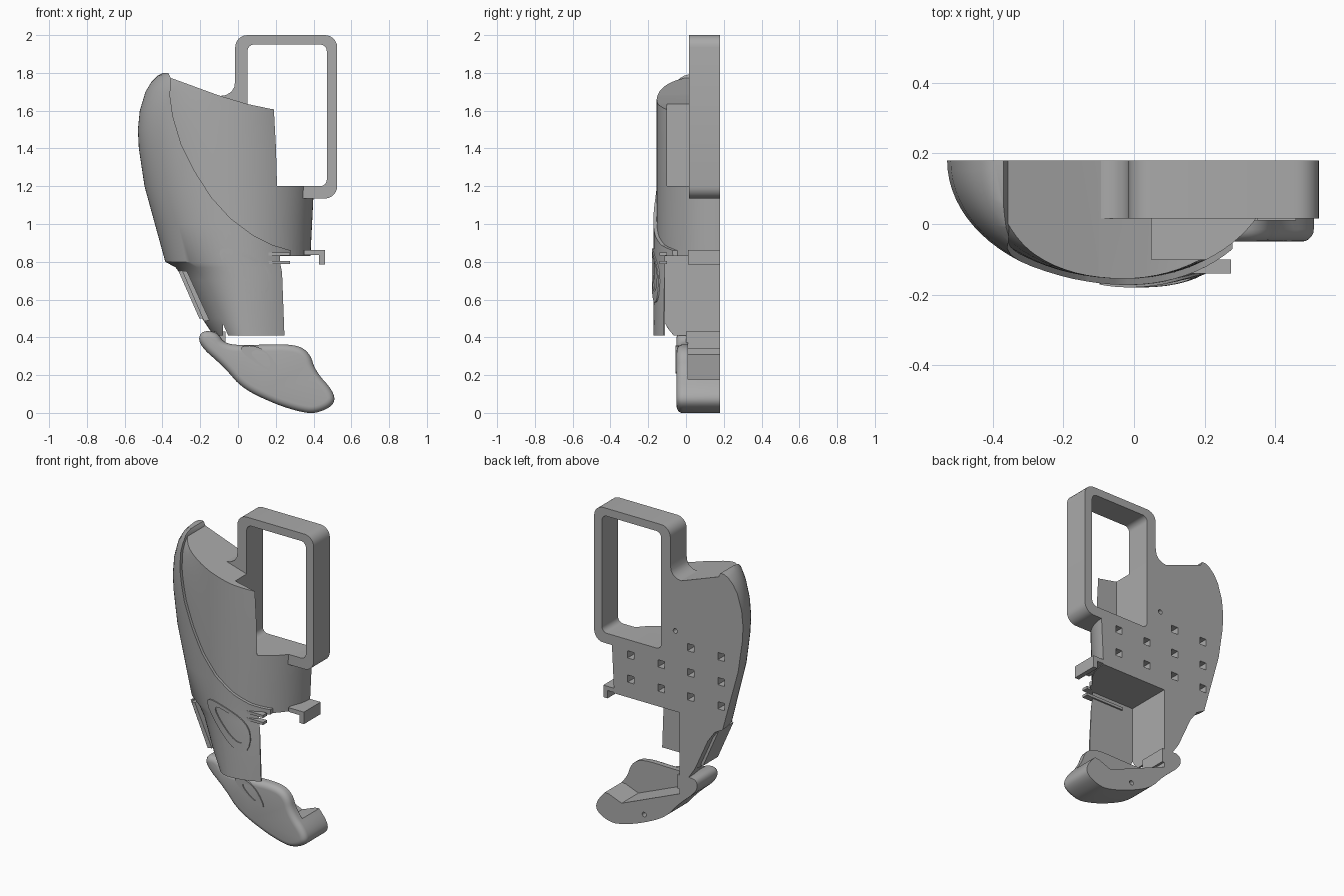
import bpy, bmesh, math
from mathutils import Vector

if "Cube" in bpy.data.objects:
    bpy.data.objects.remove(bpy.data.objects["Cube"], do_unlink=True)

grey = bpy.data.materials.new("plain grey")
grey.use_nodes = True
colour = (0.4, 0.4, 0.4, 1)
grey.diffuse_color = colour
grey.node_tree.nodes["Principled BSDF"].inputs["Base Color"].default_value = colour
BACK = 0.18


def finish(name, bm):
    bmesh.ops.recalc_face_normals(bm, faces=bm.faces[:])
    mesh = bpy.data.meshes.new(name)
    bm.to_mesh(mesh)
    bm.free()
    mesh.materials.append(grey)
    ob = bpy.data.objects.new(name, mesh)
    bpy.context.collection.objects.link(ob)
    return ob


def rounded(pts, steps=2, t=0.25):
    """Corner cutting on a closed outline."""
    for _ in range(steps):
        out = []
        for i, a in enumerate(pts):
            a, b = Vector(a), Vector(pts[(i + 1) % len(pts)])
            out += [a.lerp(b, t), a.lerp(b, 1 - t)]
        pts = out
    return pts


def round_rect(x0, x1, z0, z1, r):
    pts = []
    for i, (x, z) in enumerate([(x1 - r, z1 - r), (x0 + r, z1 - r), (x0 + r, z0 + r), (x1 - r, z0 + r)]):
        for k in range(7):
            a = (i + k / 6) * math.pi / 2
            pts.append((x + r * math.cos(a), z + r * math.sin(a)))
    return pts


def prism(name, pts, y0, y1, bevel=0):
    """Extrude an x-z outline along y, with an optional rounded front rim."""
    bm = bmesh.new()
    front = [bm.verts.new((p[0], y0, p[1])) for p in pts]
    back = [bm.verts.new((p[0], y1, p[1])) for p in pts]
    face = bm.faces.new(front)
    bm.faces.new(back[::-1])
    n = len(pts)
    for i in range(n):
        j = (i + 1) % n
        bm.faces.new((front[i], front[j], back[j], back[i]))
    if bevel:
        bmesh.ops.recalc_face_normals(bm, faces=bm.faces[:])
        bmesh.ops.bevel(bm, geom=list(face.edges), offset=bevel, segments=5,
                        profile=0.5, affect='EDGES')
    return finish(name, bm)


def box(name, x0, x1, y0, y1, z0, z1):
    return prism(name, [(x0, z0), (x1, z0), (x1, z1), (x0, z1)], y0, y1)


def boolean(ob, cutter, op='DIFFERENCE'):
    mod = ob.modifiers.new("cut", 'BOOLEAN')
    mod.operation, mod.solver, mod.object = op, 'EXACT', cutter
    dg = bpy.context.evaluated_depsgraph_get()
    mesh = bpy.data.meshes.new_from_object(ob.evaluated_get(dg))
    ob.modifiers.clear()
    ob.data = mesh


def cut(obs, cutter, op='DIFFERENCE'):
    for ob in obs:
        boolean(ob, cutter, op)
    bpy.data.objects.remove(cutter, do_unlink=True)


# Shell: half-elliptic sections (height, left edge, centre, right edge)
SECTIONS = [(0.41, -0.13, 0.05, 0.42), (0.5, -0.19, 0.04, 0.42), (0.7, -0.28, 0.02, 0.41),
            (0.77, -0.33, 0.0, 0.4), (0.8, -0.385, -0.01, 0.4), (1.0, -0.44, -0.02, 0.41),
            (1.2, -0.495, -0.03, 0.42), (1.4, -0.525, -0.03, 0.41), (1.5, -0.53, -0.03, 0.4),
            (1.6, -0.52, -0.03, 0.39), (1.7, -0.49, -0.03, 0.38), (1.75, -0.46, -0.03, 0.37),
            (1.785, -0.425, -0.03, 0.36), (1.8, -0.395, -0.03, 0.36)]


def shell(name, inset, lowest=0):
    bm = bmesh.new()
    rings = []
    for z, left, mid, right in SECTIONS:
        if z < lowest:
            continue
        ring = []
        for k in range(41):
            a = math.pi * k / 40
            c = math.cos(a)
            rad = (right - mid if c > 0 else mid - left) - inset
            ring.append(bm.verts.new((mid + rad * c, BACK - (0.353 - inset) * math.sin(a), z)))
        rings.append(ring)
    for lo, hi in zip(rings, rings[1:]):
        for k in range(41):
            j = (k + 1) % 41
            bm.faces.new((lo[k], lo[j], hi[j], hi[k]))
    bm.faces.new(rings[0])
    bm.faces.new(rings[-1])
    return finish(name, bm)


inner = shell("inner_body", 0.018, 0.79)
outer = shell("outer_shell", 0)

# Slanted top and flat underside of the inner body
top = [(-0.7, 1.9), (-0.36, 1.775), (-0.1, 1.68), (0.05, 1.635), (0.18, 1.608), (0.6, 1.58), (0.6, 2.3), (-0.7, 2.3)]
cut([inner], prism("cutter", top, -0.5, 0.5))
cut([inner], box("cutter", -0.8, 0.8, -0.5, 0.5, 0.5, 0.83))

# Outer shell ends along a sweeping seam
seam = [(-0.385, 1.83), (-0.355, 1.77), (-0.36, 1.68), (-0.345, 1.57), (-0.3, 1.42), (-0.23, 1.28),
        (-0.14, 1.14), (-0.04, 1.03), (0.08, 0.94), (0.18, 0.89), (0.28, 0.86),
        (0.28, 0.83), (0.8, 0.83), (0.8, 2.3), (-0.385, 2.3)]
cut([outer], prism("cutter", seam, -0.5, 0.5))

# Lower cavity, leaving only a thin front wall
cut([outer], box("cutter", -0.08, 0.8, -0.11, 0.5, 0.2, 0.83))
cut([outer], prism("cutter", [(0.23, 0.83), (0.25, 0.3), (0.8, 0.3), (0.8, 0.83)], -0.5, 0.5))

# Window opening behind the front wall
cut([inner, outer], box("cutter", 0.05, 0.8, -0.1, 0.5, 1.2, 2.3))

# Square sockets and a pin hole in the flat back
for col, x in enumerate((0.265, 0.05, -0.16, -0.375)):
    for z in (0.95, 1.105, 1.265)[:2 if col < 2 else 3]:
        cut([inner, outer], box("cutter", x - 0.023, x + 0.023, 0.1, 0.3, z - 0.023, z + 0.023))
pin = [(-0.05 + 0.015 * math.cos(a * 0.5236), 1.345 + 0.015 * math.sin(a * 0.5236)) for a in range(12)]
cut([inner], prism("cutter", pin, 0.1, 0.3))

# Rectangular loop and its fillet to the body
loop = prism("strap_loop", round_rect(-0.015, 0.525, 1.135, 2.0, 0.065), 0.016, BACK)
cut([loop], prism("cutter", round_rect(0.05, 0.47, 1.2, 1.95, 0.035), -0.5, 0.5))
fillet = [(-0.15, 1.69), (-0.1, 1.677), (-0.065, 1.682), (-0.035, 1.7), (-0.02, 1.725),
          (-0.015, 1.76), (0.03, 1.76), (0.03, 1.6), (-0.15, 1.6)]
fill = prism("loop_fillet", fillet, 0.016, BACK)

# Raised triangular trim on the knee
tri = [(-0.19, 0.92), (0.21, 0.79), (0.16, 0.5)]
tri_in = [(-0.1, 0.875), (0.18, 0.77), (0.14, 0.59)]
trim = shell("knee_trim", -0.007)
cut([trim], prism("cutter", rounded(tri, 3), -0.4, -0.125), 'INTERSECT')
cut([trim], prism("cutter", rounded(tri_in, 3), -0.5, 0.5))

# Side fin: two thin plates along the slanted lower edge
fin = prism("side_fin", [(-0.315, 0.75), (-0.295, 0.755), (-0.17, 0.5), (-0.205, 0.5)], -0.03, 0.12)
fin_rim = prism("side_fin_inner", [(-0.295, 0.75), (-0.27, 0.75), (-0.15, 0.49), (-0.18, 0.485)], -0.05, 0.14)

# Foot with rounded front rim and sloped rear pocket
outline = [(-0.21, 0.36), (-0.2, 0.435), (-0.11, 0.43), (-0.07, 0.36), (0.1, 0.36), (0.3, 0.365),
           (0.38, 0.32), (0.41, 0.22), (0.51, 0.11), (0.51, 0.04), (0.41, -0.005), (0.33, 0.005),
           (0.2, 0.045), (0.02, 0.13), (-0.07, 0.24)]
foot = prism("foot", rounded(outline, 3), -0.05, BACK, 0.035)
pocket = [(-0.08, 0.31), (0.33, 0.14), (0.42, 0.175), (0.7, 0.2), (0.7, 0.6), (-0.08, 0.6)]
cut([foot], prism("cutter", pocket, 0.01, 0.5))
pin = [(p[0] + 0.22, p[1] - 1.235) for p in pin]
cut([foot], prism("cutter", pin, 0.1, 0.3))
foot_trim = prism("foot_trim", rounded([(-0.04, 0.35), (0.14, 0.36), (0.26, 0.16)], 3), -0.056, -0.03)
cut([foot_trim], prism("cutter", rounded([(0.04, 0.33), (0.16, 0.33), (0.18, 0.21)], 3), -0.5, 0.5))
ankle = box("ankle_link", -0.13, -0.065, 0.0, BACK, 0.34, 0.43)

# Side hook and small tongue bars
hook = prism("side_hook", [(0.35, 0.835), (0.43, 0.835), (0.43, 0.785), (0.46, 0.785), (0.46, 0.862), (0.35, 0.862)], 0.01, BACK)
for i, z in enumerate((0.787, 0.832)):
    box("tongue_bar_%d" % (i + 1), 0.0, 0.275, -0.14, -0.1, z, z + 0.017)

# Smooth curved walls, sharp rims
for ob in (inner, outer, loop, fill, trim, foot, foot_trim):
    bpy.ops.object.select_all(action='DESELECT')
    ob.select_set(True)
    bpy.context.view_layer.objects.active = ob
    bpy.ops.object.shade_smooth_by_angle(angle=math.radians(32))
